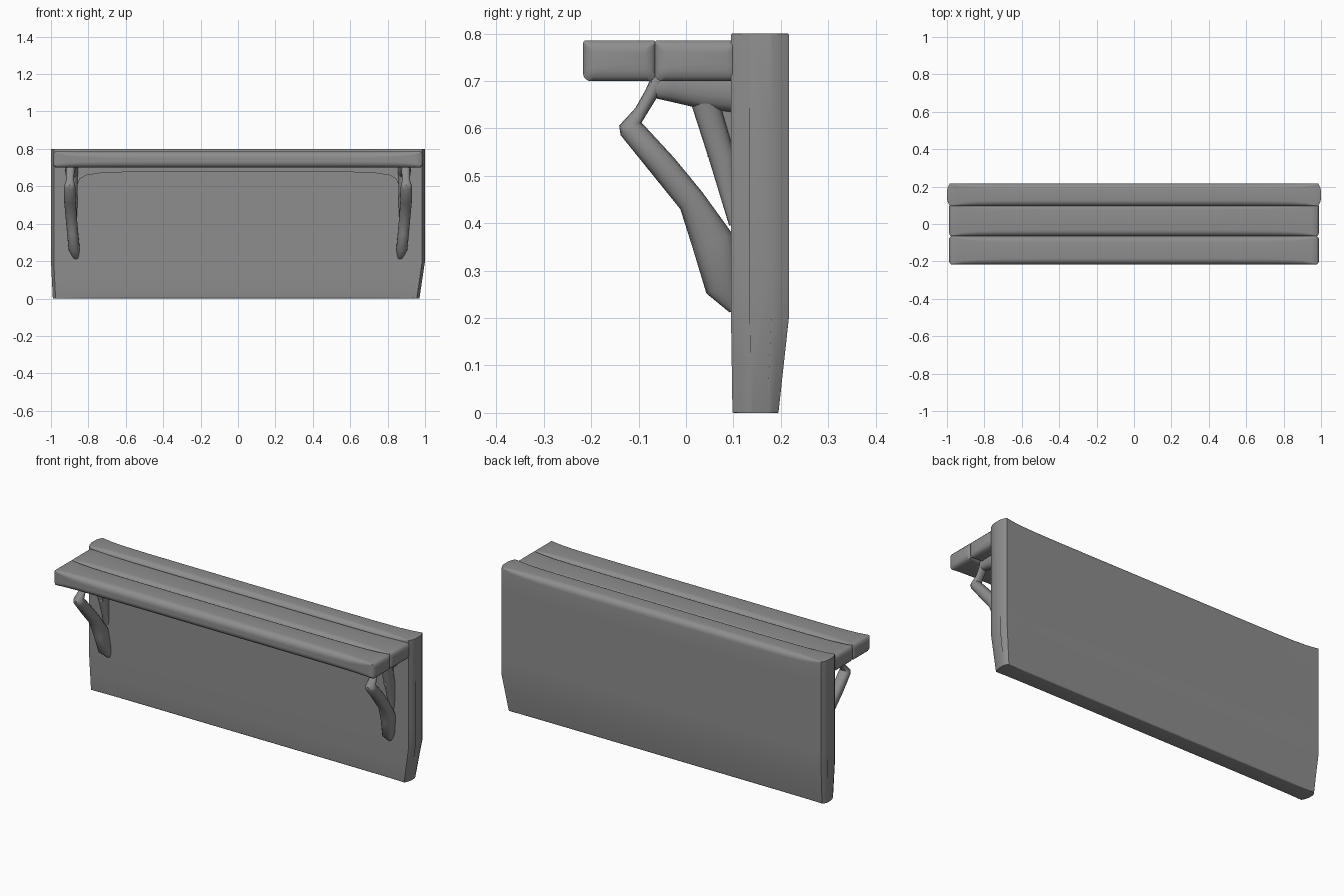
import bpy, bmesh, math

if "Cube" in bpy.data.objects:
    bpy.data.objects.remove(bpy.data.objects["Cube"])

grey = bpy.data.materials.new("dark_grey")
grey.diffuse_color = (0.27, 0.27, 0.27, 1)
grey.use_nodes = True
grey.node_tree.nodes["Principled BSDF"].inputs["Base Color"].default_value = grey.diffuse_color


def loft(name, rings, mirror=False, angle=50):
    """Skin a list of equal-length closed rings and cap both ends."""
    bm = bmesh.new()
    loops = [[bm.verts.new(p) for p in r] for r in rings]
    n = len(loops[0])
    for a, b in zip(loops, loops[1:]):
        for i in range(n):
            j = (i + 1) % n
            bm.faces.new((a[i], a[j], b[j], b[i]))
    bm.faces.new(loops[0][::-1])
    bm.faces.new(loops[-1])
    bmesh.ops.recalc_face_normals(bm, faces=bm.faces)
    me = bpy.data.meshes.new(name)
    bm.to_mesh(me)
    bm.free()
    me.materials.append(grey)
    ob = bpy.data.objects.new(name, me)
    bpy.context.collection.objects.link(ob)
    bpy.ops.object.select_all(action='DESELECT')
    ob.select_set(True)
    bpy.context.view_layer.objects.active = ob
    bpy.ops.object.shade_smooth_by_angle(angle=math.radians(angle))
    if mirror:
        ob.modifiers.new("Mirror", 'MIRROR')
    return ob


def ring(x, y0, y1, z0, z1, r, rb=None, sub=8):
    """Rounded rectangle in the YZ plane; r rounds the top, rb the bottom."""
    rb = r if rb is None else rb
    pts = []
    for k, (y, z, q) in enumerate(((y1 - r, z1 - r, r), (y0 + r, z1 - r, r),
                                   (y0 + rb, z0 + rb, rb), (y1 - rb, z0 + rb, rb))):
        for s in range(7):
            a = math.pi / 2 * (k + s / 6)
            pts.append((x, y + q * math.cos(a), z + q * math.sin(a)))
    out = []
    for i, p in enumerate(pts):
        out.append(p)
        if i in (13, 27):   # split the two tall sides
            e = pts[(i + 1) % 28]
            for t in range(1, sub):
                f = t / sub
                out.append(tuple(p[c] + (e[c] - p[c]) * f for c in range(3)))
    return out


# Stations along the length: end corners stay square, the middle is rounded
def stations(end):
    half = [(1.0, 0.0), (0.97, 0.25), (0.93, 0.55), (0.86, 0.8), (0.72, 0.95), (0.5, 1.0)]
    return [(-end * x, t) for x, t in half] + [(end * x, t) for x, t in half[::-1]]


# Back panel, tapered near the floor
def taper(p):
    x, y, z = p
    f = max(0, 0.2 - z) / 0.2
    if y > 0.156:
        y -= 0.022 * f * (y - 0.156) / 0.061
    else:
        y += 0.003 * f
    return (x * (1 - (0.03 if x > 0 else 0.01) * f), y, z)


panel = [ring(x, 0.095, 0.217, 0, 0.8, 0.003 + 0.03 * t, 0.003 + 0.006 * t)
         for x, t in stations(0.985)]
panel = ([ring(-1, 0.135, 0.18, 0, 0.8, 0.002), ring(-0.995, 0.115, 0.198, 0, 0.8, 0.002)]
         + panel
         + [ring(0.995, 0.115, 0.198, 0, 0.8, 0.002), ring(1, 0.135, 0.18, 0, 0.8, 0.002)])
loft("back_panel", [[taper(p) for p in r] for r in panel])

# Two shelf slats with softly bulged ends
for name, y0, y1 in (("front_slat", -0.217, -0.064), ("rear_slat", -0.066, 0.11)):
    rings = [ring(x, y0, y1, 0.70, 0.786, 0.006 + 0.028 * t, 0.016 + 0.016 * t)
             for x, t in stations(0.978)]
    ends = [[ring(s * x, y0 + d, y1 - d, 0.70 + d, 0.786 - d, 0.006, 0.012)
             for x, d in ((0.986, 0.009), (0.99, 0.022))] for s in (-1, 1)]
    loft(name, ends[0][::-1] + rings + ends[1])


# Bracket limbs: each station is (edge A, edge B, x centre, half width)
def limb(name, sections):
    rings = []
    for (ya, za), (yb, zb), xc, hw in sections:
        r = []
        for i in range(16):
            a = math.tau * i / 16
            c, s = math.cos(a), math.sin(a)
            s = math.copysign(abs(s) ** 0.7, s)
            r.append((xc + hw * s, (ya + yb) / 2 + (ya - yb) / 2 * c,
                      (za + zb) / 2 + (za - zb) / 2 * c))
        rings.append(r)
    return loft(name, rings, mirror=True)


limb("bracket_arm", [
    ((-0.070, 0.716), (-0.03, 0.712), 0.895, 0.026),
    ((-0.086, 0.68), (-0.062, 0.664), 0.897, 0.022),
    ((-0.107, 0.643), (-0.080, 0.635), 0.898, 0.020),
    ((-0.141, 0.606), (-0.094, 0.612), 0.900, 0.027),
    ((-0.138, 0.586), (-0.085, 0.603), 0.900, 0.031),
    ((-0.075, 0.508), (-0.025, 0.538), 0.899, 0.031),
    ((-0.012, 0.430), (0.035, 0.465), 0.893, 0.030),
    ((0.015, 0.345), (0.10, 0.375), 0.885, 0.030),
    ((0.043, 0.252), (0.11, 0.275), 0.876, 0.030),
    ((0.092, 0.212), (0.12, 0.225), 0.867, 0.014)])

limb("bracket_top", [
    ((-0.075, 0.712), (-0.066, 0.664), 0.895, 0.024),
    ((-0.03, 0.735), (-0.03, 0.656), 0.892, 0.030),
    ((0.03, 0.735), (0.03, 0.642), 0.890, 0.034),
    ((0.11, 0.735), (0.11, 0.632), 0.888, 0.036)])

limb("bracket_strut", [
    ((0.008, 0.675), (0.085, 0.675), 0.888, 0.032),
    ((0.013, 0.645), (0.075, 0.645), 0.886, 0.028),
    ((0.050, 0.53), (0.105, 0.54), 0.882, 0.024),
    ((0.091, 0.395), (0.115, 0.40), 0.880, 0.018)])

# Rail under the shelf, curving down into the brackets
half = [(0.60, 0.676), (0.74, 0.67), (0.81, 0.659), (0.845, 0.64), (0.862, 0.60), (0.868, 0.54)]
right = half + [(0.886, 0.54), (0.90, 0.71)]
outline = right + [(-x, z) for x, z in right[::-1]]
loft("under_rail", [[(x, y, z) for x, z in outline] for y in (0.045, 0.11)], angle=40)
